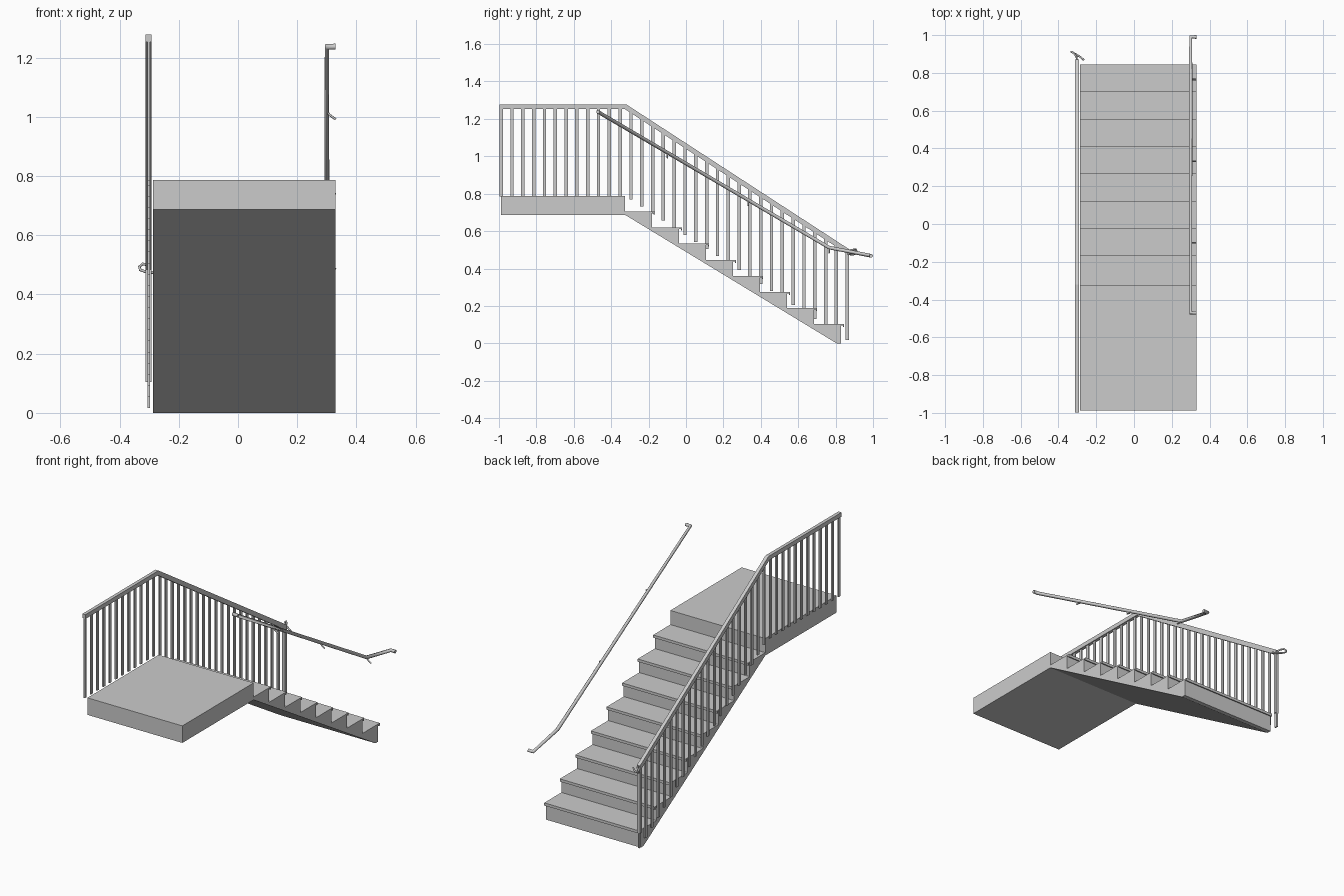
import bpy, bmesh
from mathutils import Vector

if "Cube" in bpy.data.objects:
    bpy.data.objects.remove(bpy.data.objects["Cube"], do_unlink=True)

grey = bpy.data.materials.new("light_grey")
grey.use_nodes = True
grey.diffuse_color = (0.6, 0.6, 0.6, 1)
grey.node_tree.nodes["Principled BSDF"].inputs["Base Color"].default_value = (0.6, 0.6, 0.6, 1)


def add_object(name, data):
    ob = bpy.data.objects.new(name, data)
    data.materials.append(grey)
    bpy.context.collection.objects.link(ob)
    return ob


def extrude_profile(name, profile, x0, x1):
    """Solid made from a (y, z) outline extruded along x."""
    bm = bmesh.new()
    face = bm.faces.new([bm.verts.new((x0, y, z)) for y, z in profile])
    ext = bmesh.ops.extrude_face_region(bm, geom=[face])
    moved = [v for v in ext["geom"] if isinstance(v, bmesh.types.BMVert)]
    bmesh.ops.translate(bm, verts=moved, vec=(x1 - x0, 0, 0))
    bmesh.ops.recalc_face_normals(bm, faces=bm.faces)
    me = bpy.data.meshes.new(name)
    bm.to_mesh(me)
    bm.free()
    return add_object(name, me)


def box(name, x0, x1, y0, y1, z0, z1):
    return extrude_profile(name, [(y0, z0), (y1, z0), (y1, z1), (y0, z1)], x0, x1)


def pipe(name, points, radius):
    cu = bpy.data.curves.new(name, "CURVE")
    cu.dimensions = "3D"
    cu.bevel_depth = radius
    cu.bevel_resolution = 2
    cu.use_fill_caps = True
    sp = cu.splines.new("POLY")
    sp.points.add(len(points) - 1)
    for p, co in zip(sp.points, points):
        p.co = (*co, 1)
    return add_object(name, cu)


LEFT, RIGHT = -0.287, 0.33
STEPS, GOING, RISE = 8, 0.1445, 0.0857
EDGE = 0.83 - STEPS * GOING

# Landing slab
box("landing", LEFT, RIGHT, -0.988, EDGE, 0.687, 0.787)

# Stair flight with a sloping underside
outline = [(0.805, 0), (0.83, 0)]
for k in range(STEPS):
    riser, top = 0.83 - k * GOING, 0.1 + k * RISE
    outline += [(riser, top), (riser - GOING, top)]
outline.append((EDGE, 0.687))
extrude_profile("stair_flight", outline, LEFT, RIGHT)

# Thin treads with a lipped nosing
for k in range(STEPS):
    riser, top = 0.83 - k * GOING, 0.1 + k * RISE
    back, nose = riser - GOING, riser + 0.015
    extrude_profile("tread", [(back, top), (riser, top), (riser, top - 0.004),
                              (nose - 0.006, top - 0.004), (nose - 0.006, top - 0.012),
                              (nose, top - 0.012), (nose, top + 0.004),
                              (back, top + 0.004)], LEFT, RIGHT)

# Balustrade top rail, level then sloping
RAIL_X = -0.302
BEND, SLOPE = -0.32, 0.65


def drop(y):
    return max(0, y - BEND) * SLOPE


END = 0.872
extrude_profile("balustrade_rail", [
    (-0.998, 1.278), (BEND, 1.278), (END, 1.278 - drop(END)),
    (END, 1.246 - drop(END)), (BEND - 0.008, 1.253), (-0.998, 1.253)],
    RAIL_X - 0.01, RAIL_X + 0.01)

# Flat balusters, each cut to the slope
COUNT = 33
for i in range(COUNT):
    y = -0.988 + i * 1.85 / (COUNT - 1)
    box("baluster", RAIL_X - 0.004, RAIL_X + 0.004, y - 0.009, y + 0.009,
        0.785 - drop(y), 1.256 - drop(y))

# Wider sleeve on the bottom post
box("end_post", RAIL_X - 0.01, RAIL_X + 0.01, 0.853, 0.871, 0.105, 0.49)

# Small hooked end of the balustrade rail
pipe("rail_hook", [(-0.265, 0.868, 0.478), (-0.285, 0.885, 0.474), (-0.31, 0.9, 0.476),
                   (-0.33, 0.911, 0.483), (-0.333, 0.912, 0.494),
                   (-0.322, 0.907, 0.503), (-0.305, 0.888, 0.5),
                   (-0.302, 0.868, 0.495)], 0.005)

# Round handrail with returns at both ends
HX = 0.3
upper, knee, lower = Vector((HX, -0.47, 1.237)), Vector((HX, 0.765, 0.512)), Vector((HX, 0.99, 0.468))
out = Vector((0.03, 0, 0))
pipe("handrail", [upper + out, upper, knee, lower, lower + out], 0.01)

# Handrail brackets
for y in (-0.1, 0.333, 0.765):
    p = upper.lerp(knee, (y - upper.y) / (knee.y - upper.y))
    pipe("handrail_bracket", [p, p + Vector((0.01, 0, -0.014)), p + Vector((0.03, 0, -0.028))], 0.004)
